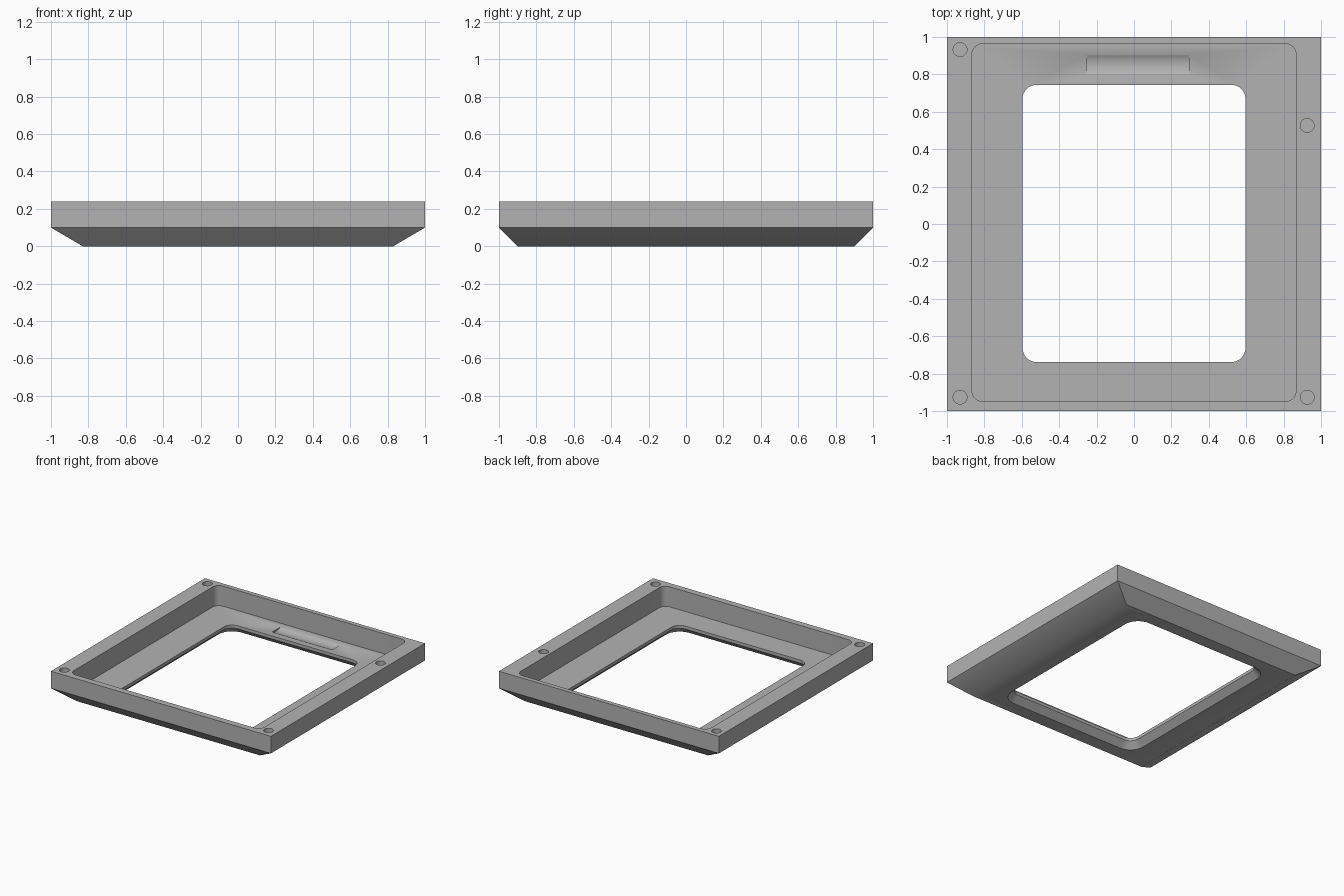
import bpy, bmesh, math

if "Cube" in bpy.data.objects:
    bpy.data.objects.remove(bpy.data.objects["Cube"])

grey = bpy.data.materials.new("plain grey")
grey.diffuse_color = (0.45, 0.45, 0.45, 1)
grey.use_nodes = True
grey.node_tree.nodes["Principled BSDF"].inputs["Base Color"].default_value = grey.diffuse_color


def rect(x0, x1, y0, y1, r=0.0, steps=8):
    """Counter-clockwise rectangle outline, with rounded corners if r > 0."""
    if r == 0:
        return [(x0, y0), (x1, y0), (x1, y1), (x0, y1)]
    pts = []
    corners = [(x1 - r, y1 - r), (x0 + r, y1 - r), (x0 + r, y0 + r), (x1 - r, y0 + r)]
    for i, (cx, cy) in enumerate(corners):
        for s in range(steps + 1):
            a = math.pi / 2 * (i + s / steps)
            pts.append((cx + r * math.cos(a), cy + r * math.sin(a)))
    return pts


def circle(cx, cy, r, n=32):
    return [(cx + r * math.cos(2 * math.pi * i / n),
             cy + r * math.sin(2 * math.pi * i / n)) for i in range(n)]


def solid(name, rings):
    """Closed solid through a stack of (outline, z) rings with equal counts."""
    bm = bmesh.new()
    loops = [[bm.verts.new((x, y, z)) for x, y in pts] for pts, z in rings]
    bm.faces.new(loops[0][::-1])
    bm.faces.new(loops[-1])
    n = len(loops[0])
    for a, b in zip(loops, loops[1:]):
        for i in range(n):
            j = (i + 1) % n
            bm.faces.new((a[i], a[j], b[j], b[i]))
    bmesh.ops.recalc_face_normals(bm, faces=bm.faces[:])
    mesh = bpy.data.meshes.new(name)
    bm.to_mesh(mesh)
    bm.free()
    mesh.materials.append(grey)
    ob = bpy.data.objects.new(name, mesh)
    bpy.context.collection.objects.link(ob)
    return ob


TOP, FLOOR, LIP = 0.24, 0.075, 0.05

# Square body with its underside tapered inwards
frame = solid("bezel_frame", [
    (rect(-0.83, 0.83, -0.9, 0.9), 0),
    (rect(-1, 1, -1, 1), 0.1),
    (rect(-1, 1, -1, 1), TOP)])

# Recess open to the top
cutters = [solid("recess_cutter", [
    (rect(-0.866, 0.866, -0.948, 0.963, 0.055), FLOOR),
    (rect(-0.866, 0.866, -0.948, 0.963, 0.055), TOP + 0.1)])]


# Window opening: straight lip above, flared below
def window(grow):
    return rect(-0.596 - grow, 0.596 + grow, -0.738 - grow, 0.744 + grow, 0.075 + grow)


cutters.append(solid("window_cutter", [
    (window(0.07), -0.02), (window(0), LIP), (window(0), 0.15)]))

# Blind screw holes in the rim
for x, y in [(-0.93, 0.932), (0.926, 0.527), (-0.93, -0.926), (0.926, -0.926)]:
    cutters.append(solid("hole_cutter", [
        (circle(x, y, 0.037), 0.14), (circle(x, y, 0.037), TOP + 0.1)]))

# Shallow curved groove in the recess floor, a cylinder lying along x
half, depth = 0.053, 0.014
radius = (half ** 2 + depth ** 2) / (2 * depth)
groove = solid("groove_cutter", [
    (circle(0, 0, radius, 96), -0.25), (circle(0, 0, radius, 96), 0.295)])
for v in groove.data.vertices:
    a, b, c = v.co
    v.co = (c, 0.852 + a, FLOOR - depth + radius + b)
cutters.append(groove)

# Cut everything out of the body
bpy.context.view_layer.objects.active = frame
frame.select_set(True)
for c in cutters:
    c.hide_render = True
    mod = frame.modifiers.new("cut", 'BOOLEAN')
    mod.operation = 'DIFFERENCE'
    mod.solver = 'EXACT'
    mod.object = c
    bpy.ops.object.modifier_apply(modifier=mod.name)
for c in cutters:
    bpy.data.objects.remove(c)

bpy.ops.object.shade_smooth_by_angle(angle=math.radians(31))
